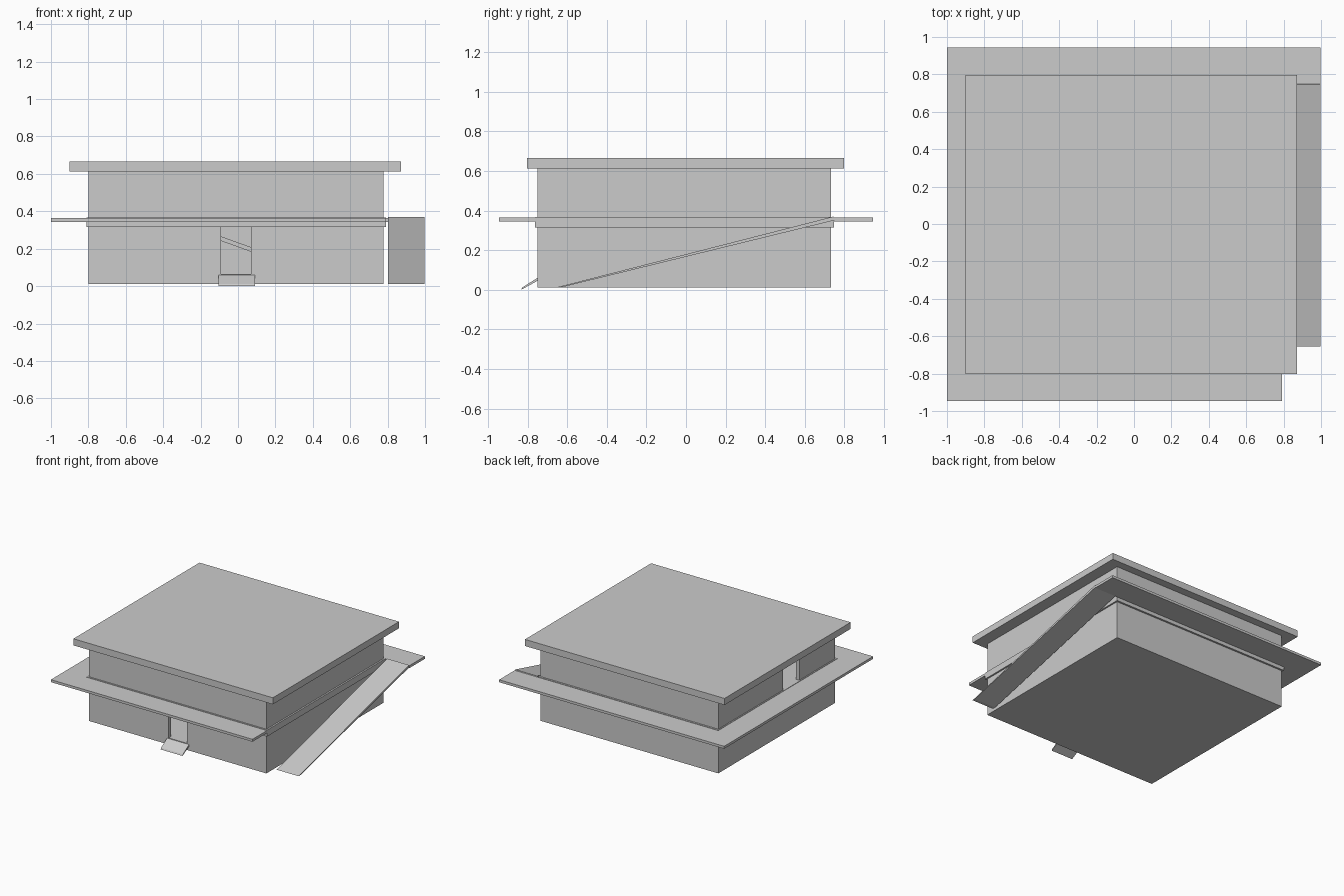
import bpy

if "Cube" in bpy.data.objects:
    bpy.data.objects.remove(bpy.data.objects["Cube"])

def mesh(name, verts, faces):
    me = bpy.data.meshes.new(name)
    me.from_pydata(verts, [], faces)
    me.update()
    ob = bpy.data.objects.new(name, me)
    bpy.context.collection.objects.link(ob)
    return ob

FACES = [(0, 1, 2, 3), (7, 6, 5, 4), (0, 4, 5, 1),
         (1, 5, 6, 2), (2, 6, 7, 3), (3, 7, 4, 0)]

def prism(name, profile, axis, a, b):
    """Four-sided profile, extruded along x (profile is y,z) or y (profile is x,z)."""
    def place(p, t):
        return (t, p[0], p[1]) if axis == 'x' else (p[0], t, p[1])
    verts = [place(p, t) for t in (a, b) for p in profile]
    ob = mesh(name, verts, FACES)
    import bmesh
    bm = bmesh.new()
    bm.from_mesh(ob.data)
    bmesh.ops.recalc_face_normals(bm, faces=bm.faces)
    bm.to_mesh(ob.data)
    bm.free()
    return ob

def box(name, x0, x1, y0, y1, z0, z1):
    return prism(name, [(y0, z0), (y1, z0), (y1, z1), (y0, z1)], 'x', x0, x1)

X0, X1, Y0, Y1 = -0.80, 0.777, -0.75, 0.733   # outer wall faces
T = 0.03                                      # wall thickness
F0, F1, S0, S1, R0, R1 = 0.012, 0.065, 0.315, 0.367, 0.612, 0.665

# ground floor slab and roof
box("ground_floor", X0, X1, Y0, Y1, F0, F1)
box("roof", -0.90, 0.872, -0.803, 0.797, R0, R1)

# upper floor slab, made of strips around the stair opening
sx0, sx1, sy0, sy1 = -0.81, 0.79, -0.762, 0.748
hx0, hx1, hy0, hy1 = -0.37, 0.20, 0.50, 0.70
box("upper_floor_front", sx0, sx1, sy0, hy0, S0, S1)
box("upper_floor_back", sx0, sx1, hy1, sy1, S0, S1)
box("upper_floor_left", sx0, hx0, hy0, hy1, S0, S1)
box("upper_floor_right", hx1, sx1, hy0, hy1, S0, S1)

# walls of both storeys: side walls full depth, front and back between them
for storey, z0, z1 in (("lower", F1, S0), ("upper", S1, R0)):
    box(storey + "_right_wall", X1 - T, X1, Y0, Y1, z0, z1)
    box(storey + "_back_wall", X0 + T, X1 - T, Y1 - T, Y1, z0, z1)
    if storey == "lower":      # front doorway
        box("lower_left_wall", X0, X0 + T, Y0, Y1, z0, z1)
        box("lower_front_wall_left", X0 + T, -0.09, Y0, Y0 + T, z0, z1)
        box("lower_front_wall_right", 0.07, X1 - T, Y0, Y0 + T, z0, z1)
    else:                      # doorway to the balcony on the left
        box("upper_front_wall", X0 + T, X1 - T, Y0, Y0 + T, z0, z1)
        box("upper_left_wall_front", X0, X0 + T, Y0, -0.295, z0, z1)
        box("upper_left_wall_back", X0, X0 + T, -0.09, Y1, z0, z1)

# balcony on three sides
B0, B1 = 0.344, 0.364
box("balcony_left", -1.0, sx0, -0.945, 0.945, B0, B1)
box("balcony_front", sx0, sx1, -0.945, sy0, B0, B1)
box("balcony_back", sx0, 0.998, sy1, 0.945, B0, B1)

# long outside ramp up to the balcony
prism("side_ramp", [(-0.655, 0.012), (-0.63, 0.012), (0.755, 0.352), (0.745, 0.37)],
      'x', 0.802, 0.997)

# short entrance ramp
prism("entrance_ramp", [(-0.832, 0.0), (-0.826, 0.012), (-0.75, 0.06), (-0.75, 0.045)],
      'x', -0.105, 0.09)

# inside ramp between the floors
prism("inside_ramp", [(-0.37, S1), (0.465, F1), (0.40, F1), (-0.37, S1 - 0.025)],
      'y', hy0, hy1)
